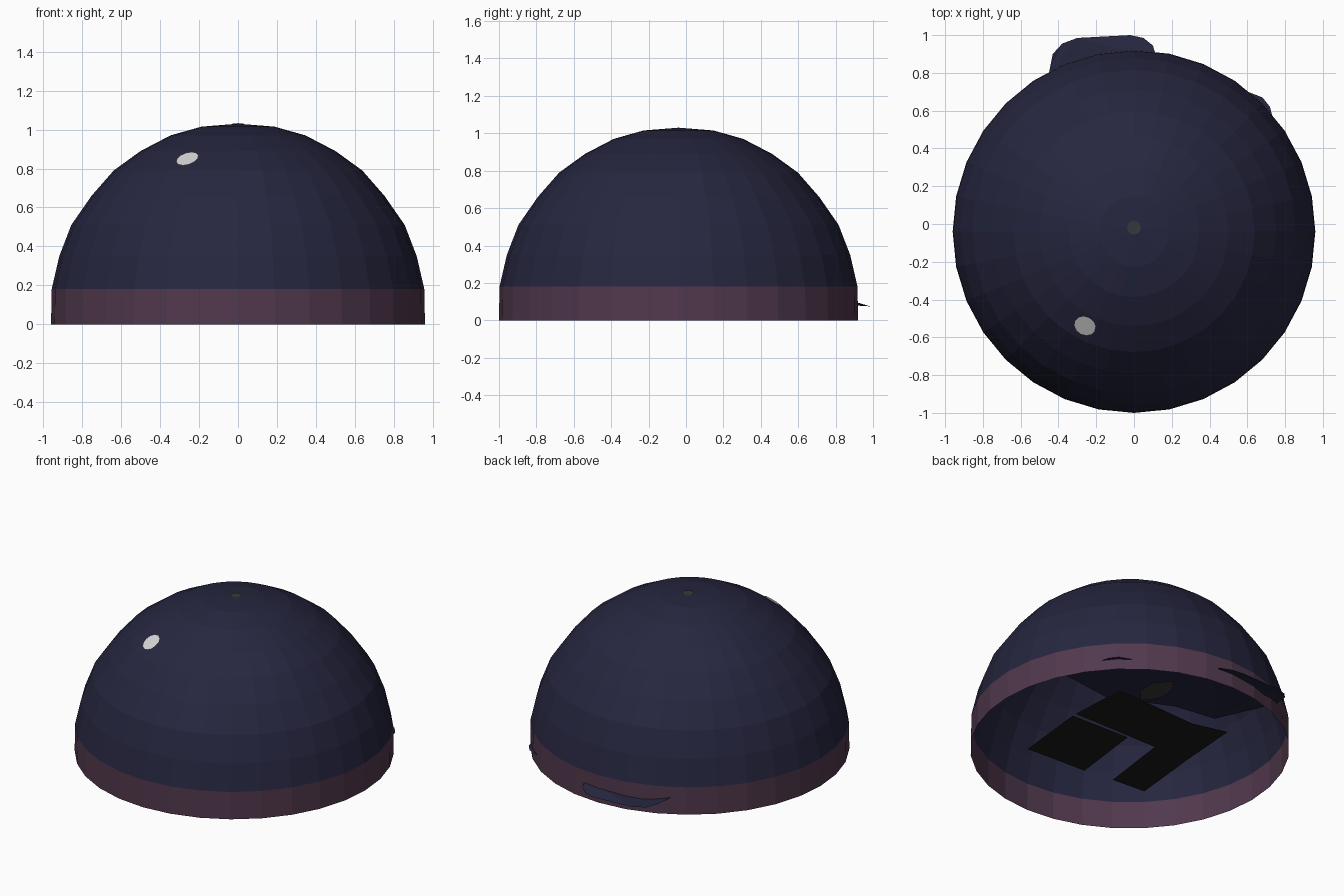
import bpy, bmesh, math
from mathutils import Vector

if "Cube" in bpy.data.objects:
    bpy.data.objects.remove(bpy.data.objects["Cube"])


def mat(name, rgb):
    m = bpy.data.materials.new(name)
    m.diffuse_color = (*rgb, 1)
    m.use_nodes = True
    m.node_tree.nodes["Principled BSDF"].inputs["Base Color"].default_value = m.diffuse_color
    return m


NAVY = mat("navy", (0.019, 0.019, 0.050))
PLUM = mat("plum", (0.082, 0.040, 0.074))
BLACK = mat("black", (0.011, 0.011, 0.011))
GREY = mat("dark_grey", (0.040, 0.040, 0.040))
WHITE = mat("pale_grey", (0.68, 0.67, 0.68))
CY = -0.04  # centre line of the dome in y


def finish(name, bm, m):
    me = bpy.data.meshes.new(name)
    bmesh.ops.recalc_face_normals(bm, faces=bm.faces)
    bm.to_mesh(me)
    bm.free()
    me.materials.append(m)
    ob = bpy.data.objects.new(name, me)
    bpy.context.collection.objects.link(ob)
    return ob


def lathe(name, profile, m, sides=32):
    """Open shell from (radius, z) points."""
    bm = bmesh.new()
    rings = []
    for r, z in profile:
        if r == 0:
            rings.append([bm.verts.new((0, CY, z))] * sides)
        else:
            rings.append([bm.verts.new((r * math.cos(a), CY + r * math.sin(a), z))
                          for a in (2 * math.pi * i / sides for i in range(sides))])
    for lo, hi in zip(rings, rings[1:]):
        for i in range(sides):
            j = (i + 1) % sides
            vs = [lo[i], lo[j], hi[j], hi[i]]
            bm.faces.new(list(dict.fromkeys(vs)))
    return finish(name, bm, m)


def sheet(name, outline, height, m):
    """Single flat sheet; height(x, y) gives its z."""
    bm = bmesh.new()
    f = bm.faces.new([bm.verts.new((x, y, height(x, y))) for x, y in outline])
    bmesh.ops.triangulate(bm, faces=[f])
    return finish(name, bm, m)


def spot(name, direction, dist, radius, m):
    """Thin disc lying on the dome surface."""
    bm = bmesh.new()
    bmesh.ops.create_circle(bm, cap_ends=True, radius=radius, segments=12)
    ob = finish(name, bm, m)
    d = Vector(direction).normalized()
    ob.location = Vector((0, CY, 0.06)) + d * dist
    ob.rotation_euler = d.to_track_quat('Z', 'Y').to_euler()
    return ob


# dome shell and its band, both open below
lathe("dome", [(0.957, 0.18), (0.918, 0.349), (0.856, 0.51), (0.752, 0.66), (0.638, 0.79),
               (0.5, 0.89), (0.346, 0.97), (0.187, 1.015), (0, 1.03)], NAVY)
lathe("band", [(0.96, 0), (0.957, 0.18)], PLUM)

# small spots on the dome
spot("pale_spot", (-0.26, -0.50, 0.79), 0.971, 0.06, WHITE)
spot("top_spot", (0, 0.02, 0.97), 0.973, 0.036, GREY)

# cloth sheet inside, coming out through the band at the back
sheet("back_flap", [(-0.45, 0.80), (-0.43, 0.90), (-0.38, 0.955), (-0.30, 0.985), (-0.02, 1.0),
                    (0.05, 0.985), (0.10, 0.945), (0.12, 0.88), (0.50, 0.74), (0.68, 0.67),
                    (0.72, 0.62), (0.80, 0.30), (0.42, 0.25), (0.0, 0.38), (-0.28, 0.42)],
      lambda x, y: 0.07 + 0.3 * max(0, min(0.13, 1 - y)) * (x < 0.3), NAVY)

# dark flat pieces inside the dome
flat = lambda x, y: 0.07
sheet("inner_panel", [(-0.43, -0.02), (0.44, -0.02), (0.42, 0.37), (-0.17, 0.34), (-0.40, 0.40)], flat, BLACK)
sheet("inner_prong_right", [(-0.04, -0.51), (0.39, -0.53), (0.44, -0.05), (0.02, -0.035)], flat, BLACK)
sheet("inner_prong_left", [(-0.475, -0.47), (-0.24, -0.485), (-0.18, -0.02), (-0.43, -0.02)], flat, BLACK)
sheet("inner_leaf", [(0.25, 0.36), (0.33, 0.45), (0.33, 0.57), (0.25, 0.67), (0.18, 0.57), (0.18, 0.45)],
      lambda x, y: 0.065, GREY)
